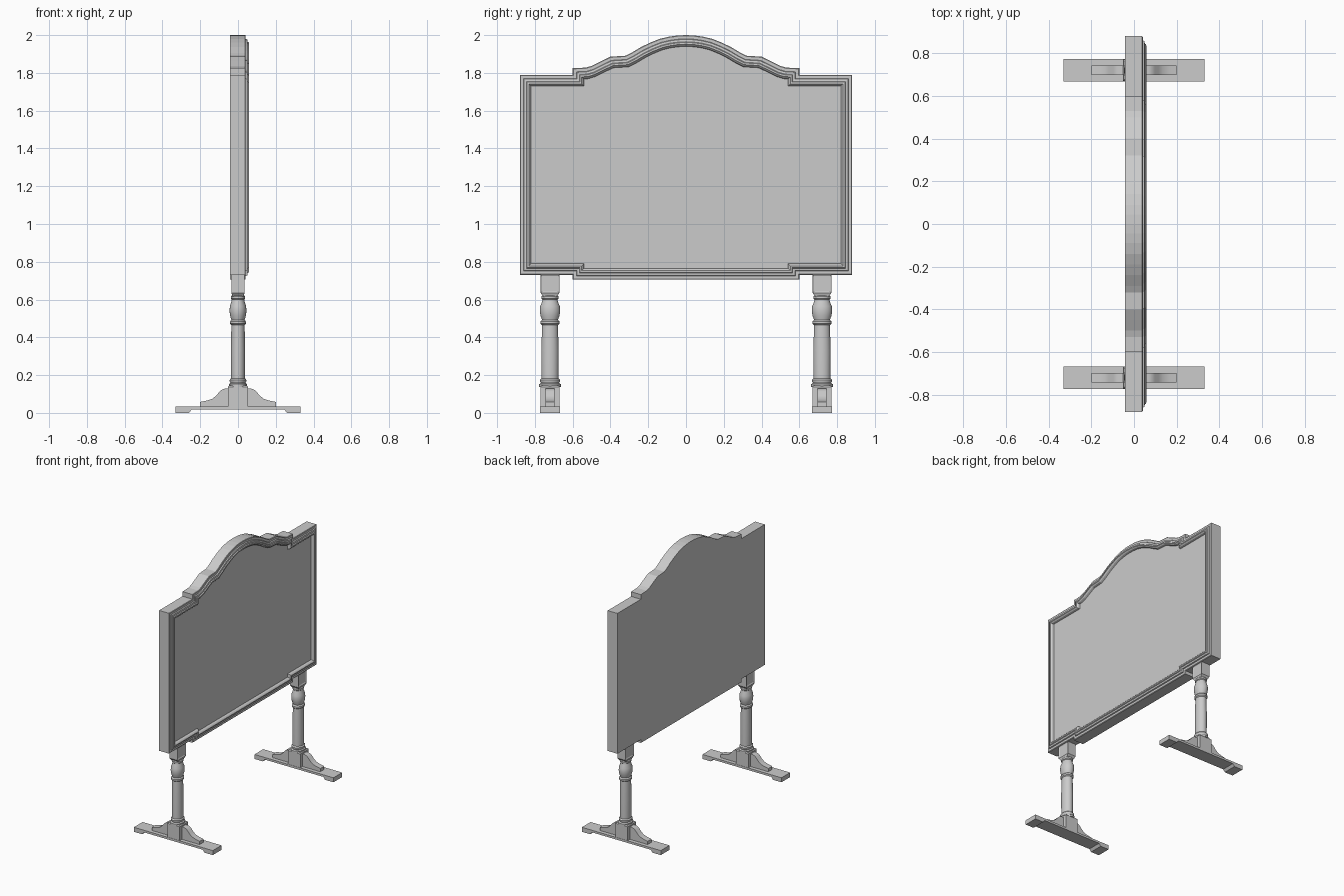
import bpy, bmesh, math
from mathutils import Vector

cube = bpy.data.objects.get("Cube")
if cube:
    bpy.data.objects.remove(cube, do_unlink=True)

grey = bpy.data.materials.new("plain grey")
grey.use_nodes = True
colour = (0.6, 0.6, 0.6, 1)
grey.diffuse_color = colour
grey.node_tree.nodes["Principled BSDF"].inputs["Base Color"].default_value = colour


def finish(bm, name, smooth=False):
    bmesh.ops.recalc_face_normals(bm, faces=bm.faces)
    mesh = bpy.data.meshes.new(name)
    bm.to_mesh(mesh)
    bm.free()
    obj = bpy.data.objects.new(name, mesh)
    bpy.context.collection.objects.link(obj)
    mesh.materials.append(grey)
    if smooth:
        bpy.ops.object.select_all(action='DESELECT')
        obj.select_set(True)
        bpy.context.view_layer.objects.active = obj
        bpy.ops.object.shade_smooth_by_angle(angle=math.radians(35))
    return obj


def loft(rings, name, smooth=False):
    """Skin closed rings of equal length and cap both ends."""
    bm = bmesh.new()
    loops = [[bm.verts.new(p) for p in ring] for ring in rings]
    n = len(loops[0])
    for a, b in zip(loops, loops[1:]):
        for i in range(n):
            j = (i + 1) % n
            bm.faces.new((a[i], a[j], b[j], b[i]))
    bm.faces.new(loops[0])
    bm.faces.new(loops[-1])
    return finish(bm, name, smooth)


def inset(outline, d):
    """Mitred inward offset of a counterclockwise outline."""
    result = []
    for i, p in enumerate(outline):
        e1 = (p - outline[i - 1]).normalized()
        e2 = (outline[(i + 1) % len(outline)] - p).normalized()
        n1, n2 = Vector((-e1.y, e1.x)), Vector((-e2.y, e2.x))
        result.append(p + (n1 + n2) * (d / (1 + n1.dot(n2))))
    return result


def extrude_xz(profile, y, half, name, smooth=False):
    return loft([[(x, y + s * half, z) for x, z in profile] for s in (-1, 1)], name, smooth)


def rect(y, hx, hy, z):
    return [(-hx, y - hy, z), (hx, y - hy, z), (hx, y + hy, z), (-hx, y + hy, z)]


# Board with arched crest, stepped corners and a moulded frame around the panel
half = [(0.6, 0.705), (0.6, 0.73), (0.88, 0.73), (0.88, 1.79), (0.6, 1.79),
        (0.6, 1.825), (0.53, 1.828), (0.5, 1.837), (0.45, 1.862), (0.4, 1.886),
        (0.32, 1.891), (0.29, 1.906), (0.24, 1.936), (0.19, 1.96), (0.14, 1.98),
        (0.09, 1.992), (0.045, 1.998)]
outline = [Vector(p) for p in half] + [Vector((0, 2))]
outline += [Vector((-y, z)) for y, z in reversed(half)]
moulding = [(0, -0.043), (0, 0.038), (0.004, 0.041), (0.02, 0.041), (0.023, 0.049),
            (0.035, 0.051), (0.039, 0.057), (0.048, 0.058), (0.056, 0.05), (0.06, 0.036)]
loft([[(x, p.x, p.y) for p in inset(outline, d)] for d, x in moulding], "moulded_board")

# Turned column: height and radius
turning = [(0.138, 0.048), (0.152, 0.048), (0.158, 0.04), (0.166, 0.044), (0.175, 0.044),
           (0.183, 0.037), (0.33, 0.038), (0.465, 0.035), (0.472, 0.042), (0.484, 0.042),
           (0.492, 0.035), (0.515, 0.042), (0.54, 0.045), (0.565, 0.043), (0.588, 0.035),
           (0.6, 0.033), (0.605, 0.038), (0.616, 0.038), (0.622, 0.033)]
foot = [(-0.33, 0.004), (-0.26, 0.004), (-0.245, 0.018), (0.245, 0.018),
        (0.26, 0.004), (0.33, 0.004), (0.33, 0.034), (-0.33, 0.034)]
foot = [(x, 0 if z < 0.01 else z) for x, z in foot]
bracket = [(0.045, 0.034), (0.2, 0.034), (0.2, 0.058), (0.165, 0.065), (0.135, 0.075),
           (0.115, 0.092), (0.098, 0.112), (0.085, 0.123), (0.07, 0.128), (0.045, 0.128)]

segments = 24
for side, y in (("left", 0.72), ("right", -0.72)):
    rings = []
    for z, r in turning:
        angles = [2 * math.pi * i / segments for i in range(segments)]
        rings.append([(r * math.cos(a), y + 1.2 * r * math.sin(a), z) for a in angles])
    loft(rings, side + "_turned_column", True)

    # Square top block with sunken panels on its two broad faces
    bm = bmesh.new()
    loops = [[bm.verts.new(p) for p in ring] for ring in
             (rect(y, 0.028, 0.032, 0.613), rect(y, 0.035, 0.05, 0.635), rect(y, 0.035, 0.05, 0.732))]
    for a, b in zip(loops, loops[1:]):
        for i in range(4):
            j = (i + 1) % 4
            bm.faces.new((a[i], a[j], b[j], b[i]))
    bm.faces.new(loops[0])
    bm.faces.new(loops[-1])
    bmesh.ops.recalc_face_normals(bm, faces=bm.faces)
    broad = [f for f in bm.faces if abs(f.normal.x) > 0.99]
    bmesh.ops.inset_individual(bm, faces=broad, thickness=0.011, depth=-0.005)
    finish(bm, side + "_top_block")

    # Foot plank, base block and curved brackets
    extrude_xz(foot, y, 0.052, side + "_foot")
    loft([rect(y, 0.052, 0.05, 0.033), rect(y, 0.052, 0.05, 0.138),
          rect(y, 0.046, 0.044, 0.145)], side + "_base_block")
    for s, end in ((1, "front"), (-1, "back")):
        extrude_xz([(s * x, z) for x, z in bracket], y, 0.023,
                   side + "_" + end + "_bracket", True)
